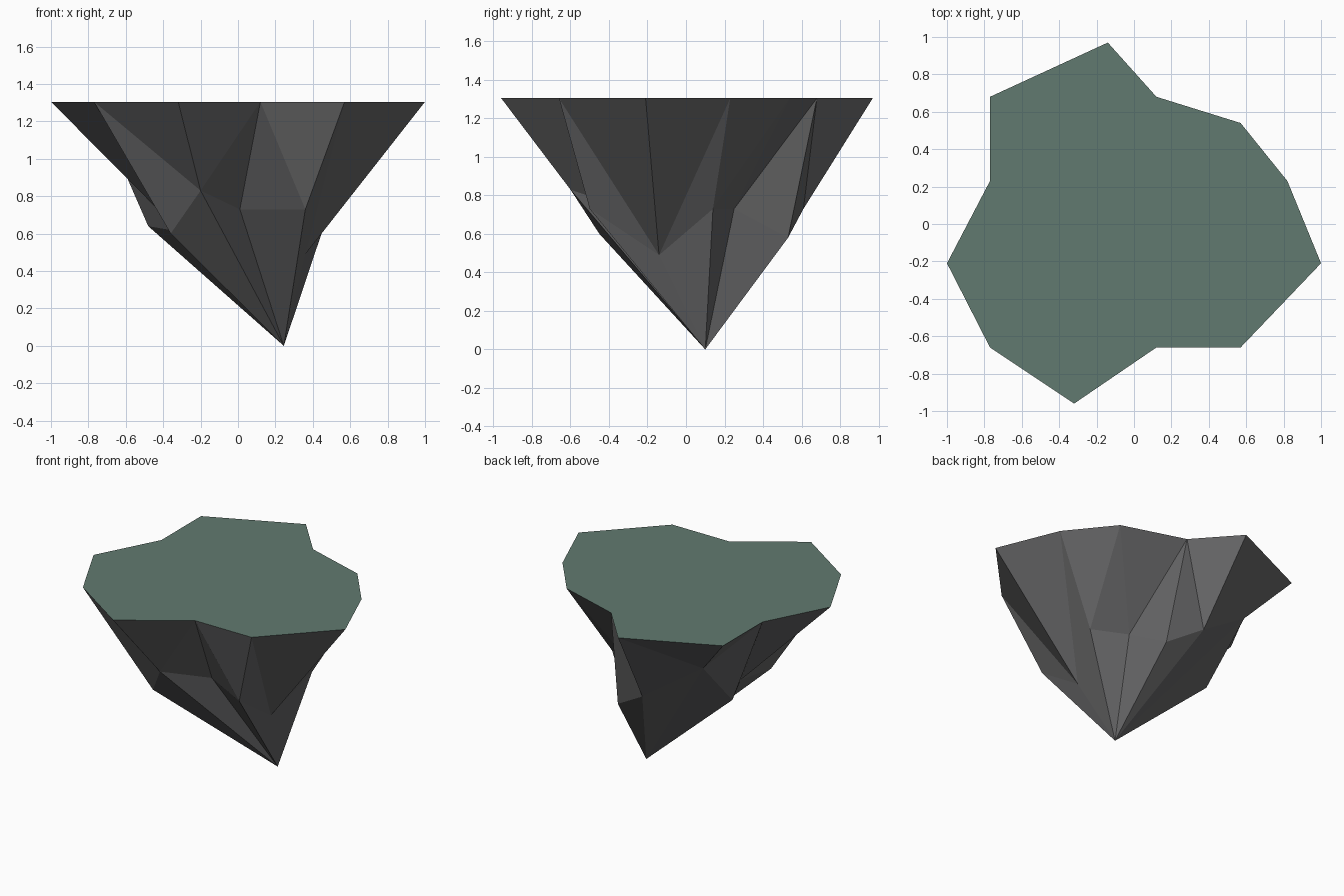
import bpy
import bmesh

cube = bpy.data.objects.get("Cube")
if cube:
    bpy.data.objects.remove(cube, do_unlink=True)


def flat_material(name, colour):
    mat = bpy.data.materials.new(name)
    mat.use_nodes = True
    rgba = (*colour, 1)
    mat.diffuse_color = rgba
    node = next(n for n in mat.node_tree.nodes if n.type == 'BSDF_PRINCIPLED')
    node.inputs["Base Color"].default_value = rgba
    node.inputs["Roughness"].default_value = 0.9
    return mat


TOP = 1.305

# Outline of the flat top, counterclockwise from the front right-hand corner
rim = [(-.77, -.66), (-.32, -.96), (.12, -.66), (.57, -.66), (1, -.21), (.82, .23),
       (.57, .54), (.12, .68), (-.14, .97), (-.77, .68), (-.77, .23), (-1, -.21)]

# Craggy ledge ring, one point under each rim corner
ledge = [(-.36, -.45, .6), (-.2, -.6, .83), (.01, -.31, .73), (.36, -.5, .73),
         (.36, -.14, .49), (.49, .14, .73), (.25, .25, .73), (.17, .53, .58),
         (-.08, .61, .73), (-.5, .52, 1.01), (-.48, .16, .64), (-.31, -.18, .61)]

tip = (.245, .1, 0)

# Ridge direction in each panel: "f" falls forward from rim i to ledge i+1, "b" the reverse
ridges = "fbffbbbffbfb"

bm = bmesh.new()
rim_v = [bm.verts.new((x, y, TOP)) for x, y in rim]
ledge_v = [bm.verts.new(p) for p in ledge]
tip_v = bm.verts.new(tip)

# Flat ground on top
bm.faces.new(rim_v)

# Rock facets: two triangles per upper panel, one down to the tip
for i, ridge in enumerate(ridges):
    j = (i + 1) % len(rim)
    a, b, c, d = rim_v[i], rim_v[j], ledge_v[j], ledge_v[i]
    if ridge == "f":
        panels = ((a, c, b), (a, d, c))
    else:
        panels = ((a, d, b), (b, d, c))
    for tri in panels + ((d, tip_v, c),):
        bm.faces.new(tri)

bmesh.ops.recalc_face_normals(bm, faces=bm.faces)
for face in bm.faces:
    face.smooth = False
    face.material_index = 0 if len(face.verts) > 3 else 1

mesh = bpy.data.meshes.new("floating_rock")
bm.to_mesh(mesh)
bm.free()
mesh.materials.append(flat_material("muted_green_ground", (.12, .195, .162)))
mesh.materials.append(flat_material("dark_grey_rock", (.13, .13, .133)))
island = bpy.data.objects.new("floating_rock", mesh)
bpy.context.collection.objects.link(island)
